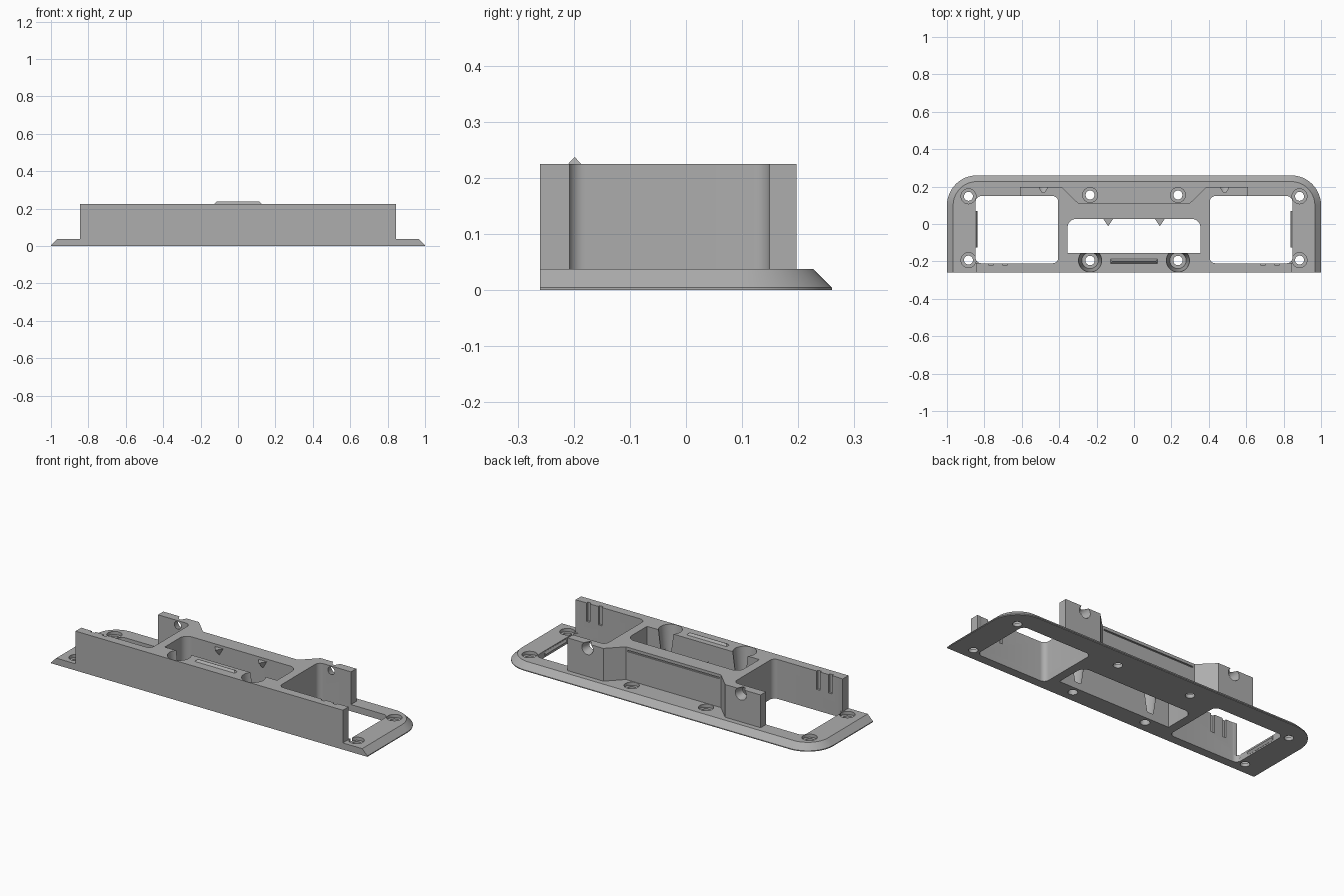
import bpy, bmesh, math
from mathutils import Matrix

cube = bpy.data.objects.get("Cube")
if cube:
    bpy.data.objects.remove(cube, do_unlink=True)

grey = bpy.data.materials.new("plain grey")
grey.use_nodes = True
colour = (0.42, 0.42, 0.42, 1)
grey.diffuse_color = colour
bsdf = next(n for n in grey.node_tree.nodes if n.type == 'BSDF_PRINCIPLED')
bsdf.inputs["Base Color"].default_value = colour

BASE_Z, TOP_Z = 0.038, 0.225
FRONT_Y = -0.26


def finish(name, bm):
    bmesh.ops.recalc_face_normals(bm, faces=bm.faces[:])
    mesh = bpy.data.meshes.new(name)
    bm.to_mesh(mesh)
    bm.free()
    mesh.materials.append(grey)
    obj = bpy.data.objects.new(name, mesh)
    bpy.context.collection.objects.link(obj)
    return obj


def loft(name, rings):
    """Closed solid through (outline, z) rings with matching point counts."""
    bm = bmesh.new()
    loops = [[bm.verts.new((x, y, z)) for x, y in pts] for pts, z in rings]
    for a, b in zip(loops, loops[1:]):
        for i in range(len(a)):
            j = (i + 1) % len(a)
            bm.faces.new((a[i], a[j], b[j], b[i]))
    bm.faces.new(loops[0][::-1])
    bm.faces.new(loops[-1])
    return finish(name, bm)


def prism(name, pts, z0, z1):
    return loft(name, [(pts, z0), (pts, z1)])


def arc(cx, cy, r, start, steps=12):
    return [(cx + r * math.cos(start + math.pi / 2 * i / steps),
             cy + r * math.sin(start + math.pi / 2 * i / steps)) for i in range(steps + 1)]


def rounded(x0, x1, y0, y1, r_front, r_back):
    """Rectangle with separate front and back corner radii."""
    pts = []
    for k, (x, y, r) in enumerate(((x1, y1, r_back), (x0, y1, r_back),
                                   (x0, y0, r_front), (x1, y0, r_front))):
        sx, sy = (-1 if x == x1 else 1), (-1 if y == y1 else 1)
        if r:
            pts += arc(x + sx * r, y + sy * r, r, k * math.pi / 2, 8)
        else:
            pts.append((x, y))
    return pts


def box(name, x0, x1, y0, y1, z0, z1):
    return prism(name, [(x0, y0), (x1, y0), (x1, y1), (x0, y1)], z0, z1)


def cone(name, x, y, z0, z1, r0, r1):
    def ring(r):
        return [(x + r * math.cos(math.tau * i / 32), y + r * math.sin(math.tau * i / 32))
                for i in range(32)]
    return loft(name, [(ring(r0), z0), (ring(r1), z1)])


def cut(target, cutters):
    bpy.context.view_layer.objects.active = target
    for c in cutters:
        mod = target.modifiers.new("cut", 'BOOLEAN')
        mod.operation, mod.solver, mod.object = 'DIFFERENCE', 'EXACT', c
        bpy.ops.object.modifier_apply(modifier=mod.name)


# Base flange with bevelled sides and back
def flange(inset):
    r = 0.16 - inset
    return ([(1 - inset, FRONT_Y)] + arc(0.84, 0.10, r, 0)
            + arc(-0.84, 0.10, r, math.pi / 2) + [(inset - 1, FRONT_Y)])


plate = loft("base_plate", [(flange(0), 0), (flange(0), 0.005), (flange(0.033), BASE_Z)])

# Raised body: front wall, centre block and rear wings
half = [(0.845, FRONT_Y), (0.845, -0.208), (0.61, -0.208), (0.61, 0.197), (0.385, 0.197),
        (0.30, 0.113)]
body = prism("raised_body", half + [(-x, y) for x, y in reversed(half)], BASE_Z, TOP_Z)

# Openings through both parts
shared = [prism("centre_opening", rounded(-0.355, 0.355, -0.155, 0.027, 0, 0.045), -0.1, 0.4)]
for s in (-1, 1):
    x0, x1 = sorted((s * 0.405, s * 0.847))
    shared.append(prism("side_window", rounded(x0, x1, -0.21, 0.149, 0.03, 0.03), -0.1, 0.4))

plate_cuts, body_cuts = [], []
for s in (-1, 1):
    # Counterbored screw holes in the flange
    for x, y in ((0.235, 0.155), (0.885, 0.148), (0.885, -0.193)):
        plate_cuts.append(cone("screw_hole", s * x, y, -0.1, 0.1, 0.024, 0.024))
        plate_cuts.append(cone("screw_seat", s * x, y, 0.02, 0.1, 0.04, 0.04))
    # Deep tapered screw wells in the front of the block
    plate_cuts.append(cone("screw_hole", s * 0.235, -0.195, -0.1, 0.1, 0.025, 0.025))
    body_cuts.append(cone("screw_well", s * 0.235, -0.195, 0.03, TOP_Z + 0.02, 0.043, 0.064))
    # Tapered cable notches in the wings
    notch = cone("wing_notch", 0, 0, -0.03, 0.03, 0.02, 0.037)
    notch.data.transform(Matrix.Translation((s * 0.485, 0.173, 0.198))
                         @ Matrix.Rotation(-math.pi / 2, 4, 'X'))
    body_cuts.append(notch)
    # Vertical grooves inside the front wall
    for x in (0.69, 0.765):
        body_cuts.append(box("wall_groove", s * x - 0.011, s * x + 0.011,
                             -0.222, -0.19, 0.12, 0.3))
# Shallow groove beneath the rear rim
body_cuts.append(box("rim_groove", -0.29, 0.29, 0.105, 0.13, 0.2, 0.208))

cut(plate, shared + plate_cuts)
cut(body, shared + body_cuts)
for c in shared + plate_cuts + body_cuts:
    bpy.data.objects.remove(c, do_unlink=True)

# Locating ridge on the front rim, with sloped ends
loft("front_ridge", [([(-0.127, -0.211), (0.127, -0.211), (0.127, -0.186), (-0.127, -0.186)],
                      TOP_Z - 0.001),
                     ([(-0.115, -0.199), (0.115, -0.199), (0.115, -0.198), (-0.115, -0.198)],
                      0.237)])

for s, side in ((-1, "right"), (1, "left")):
    # Snap wedges on the rear wall of the opening
    x = s * 0.138
    loft(side + "_snap_wedge", [([(x - 0.004, 0.029), (x, 0.024), (x + 0.004, 0.029)], 0.17),
                                ([(x - 0.027, 0.029), (x, -0.012), (x + 0.027, 0.029)], 0.21)])
    # Slim tab on the outer edge of each window
    outer, inner = s * 0.849, s * 0.838
    loft(side + "_window_tab", [([(outer, -0.125), (outer, 0.07), (outer - s * 0.003, 0.07),
                                  (outer - s * 0.003, -0.125)], 0.008),
                                ([(outer, -0.125), (outer, 0.07), (inner, 0.07),
                                  (inner, -0.125)], 0.02),
                                ([(outer, -0.125), (outer, 0.07), (outer - s * 0.003, 0.07),
                                  (outer - s * 0.003, -0.125)], 0.032)])

# Smooth the rounded surfaces, keep hard edges crisp
for obj in (plate, body):
    bpy.ops.object.select_all(action='DESELECT')
    obj.select_set(True)
    bpy.context.view_layer.objects.active = obj
    bpy.ops.object.shade_smooth_by_angle(angle=math.radians(30))
